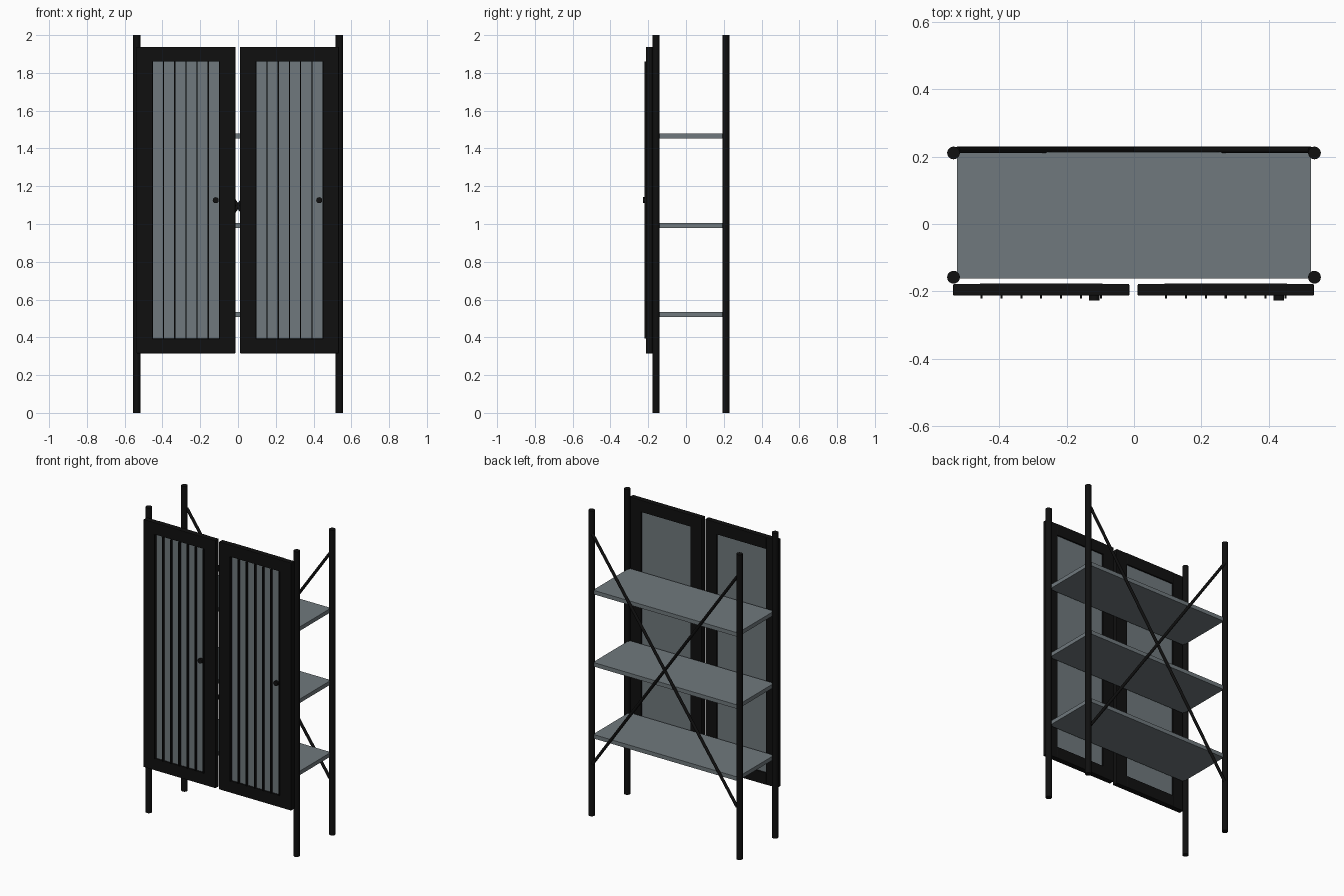
import bpy
from math import radians
from mathutils import Vector

cube = bpy.data.objects.get("Cube")
if cube:
    bpy.data.objects.remove(cube, do_unlink=True)


def material(name, rgb):
    m = bpy.data.materials.new(name)
    m.use_nodes = True
    m.diffuse_color = (*rgb, 1)
    m.node_tree.nodes["Principled BSDF"].inputs["Base Color"].default_value = (*rgb, 1)
    return m


BLACK = material("black metal", (0.005, 0.005, 0.005))
GREY = material("slate grey", (0.16, 0.19, 0.205))


def box(name, xs, ys, zs, mat, bevel=0.0):
    """Box given by its extents on each axis."""
    bpy.ops.mesh.primitive_cube_add(size=1, location=[sum(r) / 2 for r in (xs, ys, zs)])
    ob = bpy.context.object
    ob.name = name
    ob.scale = [r[1] - r[0] for r in (xs, ys, zs)]
    bpy.ops.object.transform_apply(location=False, rotation=False, scale=True)
    ob.data.materials.append(mat)
    if bevel:
        mod = ob.modifiers.new("soft edges", "BEVEL")
        mod.width = bevel
        mod.segments = 2
    return ob


def rod(name, start, end, radius, mat, sides=20):
    """Round bar between two points."""
    a, b = Vector(start), Vector(end)
    bpy.ops.mesh.primitive_cylinder_add(vertices=sides, radius=radius,
                                        depth=(b - a).length, location=(a + b) / 2)
    ob = bpy.context.object
    ob.name = name
    ob.rotation_euler = (b - a).to_track_quat("Z", "Y").to_euler()
    ob.data.materials.append(mat)
    bpy.ops.object.shade_smooth_by_angle(angle=radians(35))
    return ob


# Four round posts
for depth, y in (("front", -0.158), ("back", 0.211)):
    for side, x in (("right", -0.536), ("left", 0.536)):
        rod(f"{depth}_{side}_post", (x, y, 0), (x, y, 2), 0.019, BLACK)

# Shelves
for label, top in (("lower", 0.533), ("middle", 1.005), ("upper", 1.478)):
    box(f"{label}_shelf", (-0.525, 0.525), (-0.162, 0.214), (top - 0.026, top), GREY)

# Crossed back braces
for label, s in (("rising", 1), ("falling", -1)):
    rod(f"{label}_brace", (-0.525 * s, 0.22, 0.34), (0.525 * s, 0.22, 1.85), 0.0095, BLACK, 12)

# Two doors, the second a plain repeat of the first
LOW, HIGH, BORDER = 0.315, 1.938, 0.078
WIDTH, STILE = 0.523, 0.084
for side, x0 in (("right", -0.537), ("left", 0.011)):
    x1 = x0 + WIDTH
    inner = (x0 + STILE, x1 - STILE)
    # Frame
    for label, xs in (("outer", (x0, inner[0])), ("inner", (inner[1], x1))):
        box(f"{side}_door_{label}_stile", xs, (-0.213, -0.178), (LOW, HIGH), BLACK, 0.003)
    for label, zs in (("bottom", (LOW, LOW + BORDER)), ("top", (HIGH - BORDER, HIGH))):
        box(f"{side}_door_{label}_rail", (inner[0] - 0.005, inner[1] + 0.005),
            (-0.213, -0.176), zs, BLACK, 0.003)
    # Panel
    box(f"{side}_door_panel", inner, (-0.203, -0.185),
        (LOW + BORDER, HIGH - BORDER), GREY)
    # Thin upright slats
    step = (inner[1] - inner[0]) / 6
    for i in range(7):
        x = inner[0] + i * step
        box(f"{side}_door_slat_{i + 1}", (x - 0.003, x + 0.003), (-0.221, -0.2),
            (LOW + BORDER, HIGH - BORDER), BLACK)
    # Knob on a short stem
    kx = x0 + 0.419
    rod(f"{side}_door_knob_stem", (kx, -0.2, 1.126), (kx, -0.215, 1.126), 0.007, BLACK, 12)
    rod(f"{side}_door_knob", (kx, -0.213, 1.126), (kx, -0.227, 1.126), 0.016, BLACK)
